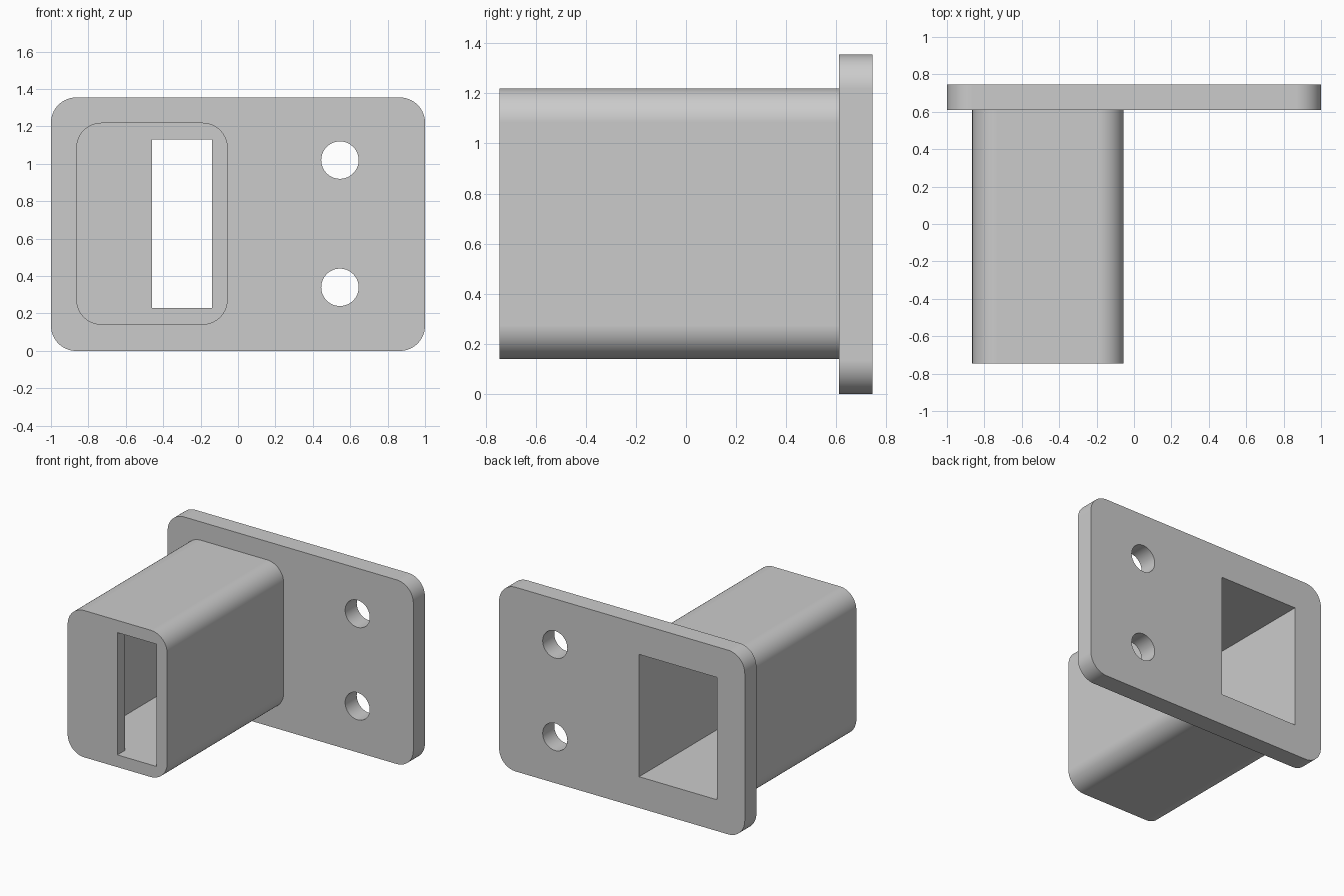
import bpy
import bmesh
from math import sin, cos, pi, radians

cube = bpy.data.objects.get("Cube")
if cube:
    bpy.data.objects.remove(cube, do_unlink=True)

grey = bpy.data.materials.new("light grey")
grey.use_nodes = True
grey.diffuse_color = (0.6, 0.6, 0.6, 1)
grey.node_tree.nodes["Principled BSDF"].inputs["Base Color"].default_value = (0.6, 0.6, 0.6, 1)


def rounded_outline(x0, x1, z0, z1, r, steps=16):
    """Rectangle outline in x and z, with round corners when r > 0."""
    if r == 0:
        return [(x0, z0), (x1, z0), (x1, z1), (x0, z1)]
    centres = [(x1 - r, z1 - r), (x0 + r, z1 - r), (x0 + r, z0 + r), (x1 - r, z0 + r)]
    return [(cx + r * cos((q + i / steps) * pi / 2), cz + r * sin((q + i / steps) * pi / 2))
            for q, (cx, cz) in enumerate(centres) for i in range(steps + 1)]


def prism(name, outline, y0, y1):
    """Extrude an outline along y."""
    bm = bmesh.new()
    face = bm.faces.new([bm.verts.new((x, y0, z)) for x, z in outline])
    side = bmesh.ops.extrude_face_region(bm, geom=[face])["geom"]
    verts = [v for v in side if isinstance(v, bmesh.types.BMVert)]
    bmesh.ops.translate(bm, verts=verts, vec=(0, y1 - y0, 0))
    bmesh.ops.recalc_face_normals(bm, faces=bm.faces)
    mesh = bpy.data.meshes.new(name)
    bm.to_mesh(mesh)
    bm.free()
    mesh.materials.append(grey)
    obj = bpy.data.objects.new(name, mesh)
    bpy.context.collection.objects.link(obj)
    return obj


def combine(target, tool, operation):
    """Apply a boolean and remove the tool object."""
    mod = target.modifiers.new(operation, "BOOLEAN")
    mod.operation = operation
    mod.solver = "EXACT"
    mod.object = tool
    bpy.context.view_layer.objects.active = target
    bpy.ops.object.modifier_apply(modifier=mod.name)
    bpy.data.objects.remove(tool, do_unlink=True)


FRONT, PLATE, BACK = -0.745, 0.61, 0.745

# Mounting plate joined to the hollow block
bracket = prism("mounting_bracket", rounded_outline(-1, 1, 0, 1.355, 0.135), PLATE, BACK)
block = prism("block", rounded_outline(-0.865, -0.055, 0.14, 1.22, 0.135), FRONT, PLATE + 0.05)
combine(bracket, block, "UNION")

# Wide pocket from the back, narrow slot through the front wall
pocket = prism("pocket_cutter", rounded_outline(-0.775, -0.14, 0.23, 1.13, 0), FRONT + 0.09, BACK + 0.1)
combine(bracket, pocket, "DIFFERENCE")
slot = prism("slot_cutter", rounded_outline(-0.46, -0.14, 0.23, 1.13, 0), FRONT - 0.1, FRONT + 0.3)
combine(bracket, slot, "DIFFERENCE")

# Two screw holes
for z in (0.34, 1.02):
    circle = [(0.545 + 0.1 * cos(i * pi / 32), z + 0.1 * sin(i * pi / 32)) for i in range(64)]
    combine(bracket, prism("hole_cutter", circle, PLATE - 0.1, BACK + 0.1), "DIFFERENCE")

# Smooth rounded corners and holes, crisp flat faces
bpy.ops.object.select_all(action="DESELECT")
bracket.select_set(True)
bpy.context.view_layer.objects.active = bracket
bpy.ops.object.shade_smooth_by_angle(angle=radians(30))
weighted = bracket.modifiers.new("flat faces", "WEIGHTED_NORMAL")
weighted.keep_sharp = True
